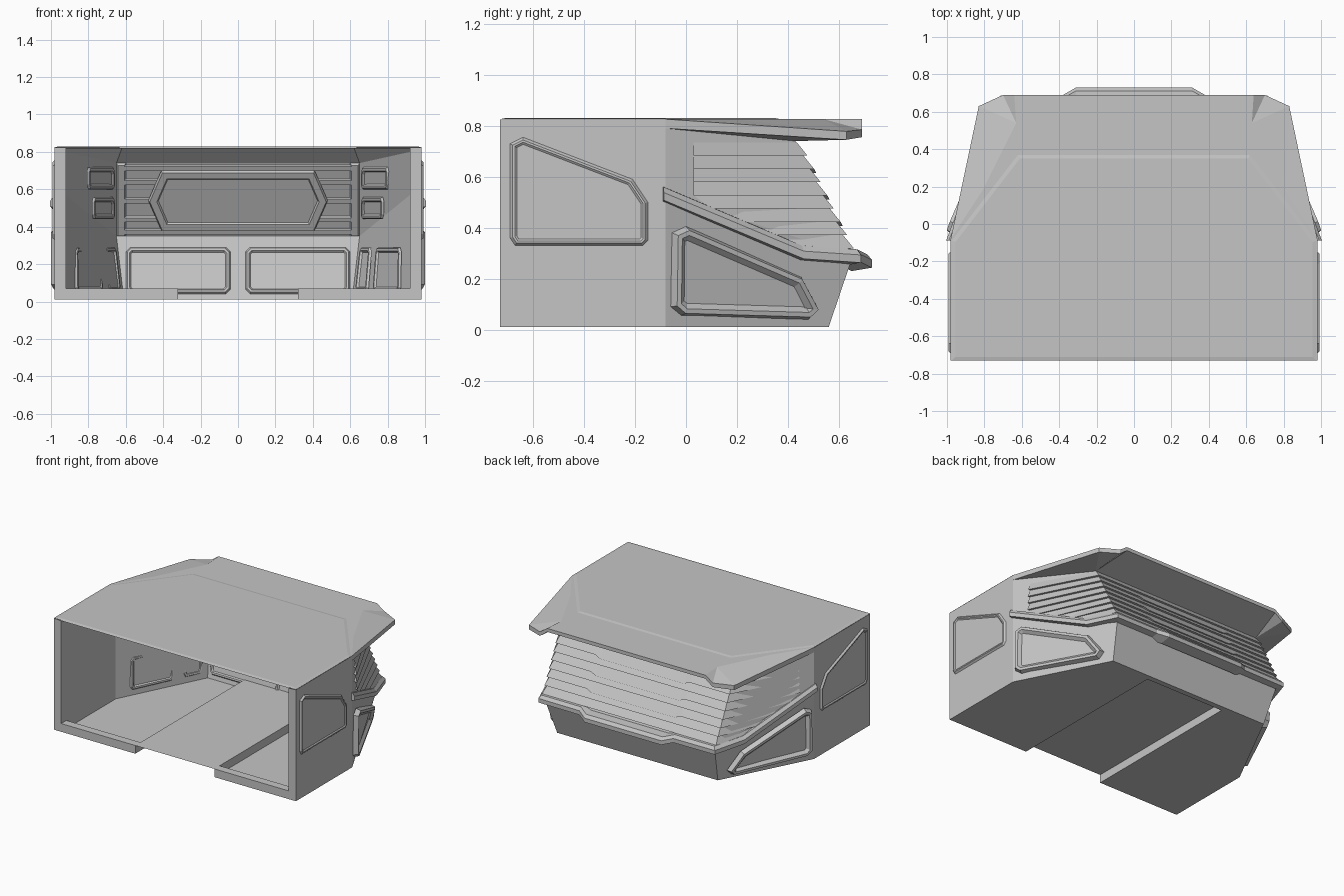
import bpy, bmesh
from mathutils import Vector

cube = bpy.data.objects.get("Cube")
if cube:
    bpy.data.objects.remove(cube, do_unlink=True)

grey = bpy.data.materials.new("plain_grey")
grey.use_nodes = True
grey.diffuse_color = (0.56, 0.56, 0.56, 1)
grey.node_tree.nodes["Principled BSDF"].inputs["Base Color"].default_value = (0.56, 0.56, 0.56, 1)


def finish(name, bm, recalc=True):
    bmesh.ops.remove_doubles(bm, verts=bm.verts, dist=0.0005)
    if recalc:
        bmesh.ops.recalc_face_normals(bm, faces=bm.faces)
    mesh = bpy.data.meshes.new(name)
    bm.to_mesh(mesh)
    bm.free()
    mesh.materials.append(grey)
    obj = bpy.data.objects.new(name, mesh)
    bpy.context.collection.objects.link(obj)
    return obj


def poly(bm, pts):
    return bm.faces.new([bm.verts.new(p) for p in pts])


def skin(bm, rows):
    """Quads between successive rows of points."""
    for a, b in zip(rows, rows[1:]):
        for i in range(len(a) - 1):
            poly(bm, (a[i], a[i + 1], b[i + 1], b[i]))


def flip(pts):
    return [(-x, y, z) for x, y, z in pts]


def both(half):
    """Right-hand half path continued across to the other side."""
    return list(half) + flip(reversed(half))


def panel(name, pts, toward, steps):
    """Flat outline turned into a stepped panel by (width, rise) insets."""
    bm = bmesh.new()
    face = poly(bm, pts)
    face.normal_update()
    if face.normal.dot(Vector(toward)) < 0:
        face.normal_flip()
    for width, rise in steps:
        bmesh.ops.inset_individual(bm, faces=[face], thickness=width, depth=rise,
                                   use_even_offset=True)
    return finish(name, bm, False)


def box(name, lo, hi):
    bm = bmesh.new()
    bmesh.ops.create_cube(bm, size=1)
    for v in bm.verts:
        v.co = [(a + b) / 2 + c * (b - a) for a, b, c in zip(lo, hi, v.co)]
    return finish(name, bm)


# Wall surfaces: corner lines and the angled sides between them
def mix(a, b, t):
    return a + (b - a) * t


def outer_low(y, z):
    t = z / 0.29
    return mix(0.98, mix(0.65, 0.69, t), (y + 0.08) / (mix(0.56, 0.655, t) + 0.08))


def back_y(z):
    return 0.43 + (0.74 - z) * 0.5


def outer_high(y, z):
    return 0.98 - 0.29 * (y + 0.08) / (back_y(z) + 0.08)


def inner_back(z):
    return mix(0.60, 0.39, (z - 0.35) / 0.39) if z > 0.35 else mix(0.52, 0.60, z / 0.35)


def inner_side(t, z):
    corner = 0.65 if z > 0.35 else mix(0.61, 0.65, z / 0.35)
    return (mix(0.92, corner, t) - 0.004, mix(-0.1, inner_back(z), t), z)


# Body shell, open at the front
def ring(wall, kink, wz, corner):
    return both([(wall, -0.73, wz), (wall, kink, wz), corner])


outer = [ring(0.98, -0.08, 0.01, (0.65, 0.56, 0.01)),
         ring(0.98, -0.08, 0.53, (0.69, 0.655, 0.29)),
         ring(0.98, -0.08, 0.825, (0.69, 0.43, 0.74))]
inner = [ring(0.92, -0.1, 0.01, (0.61, 0.52, 0.01)),
         ring(0.92, -0.1, 0.57, (0.65, 0.60, 0.35)),
         ring(0.92, -0.1, 0.80, (0.65, 0.39, 0.74)),
         ring(0.92, -0.1, 0.822, (0.62, 0.30, 0.822))]
bm = bmesh.new()
skin(bm, outer)
skin(bm, inner)
poly(bm, inner[-1])
for end in (0, -1):
    poly(bm, [r[end] for r in outer] + [r[end] for r in reversed(inner)])
skin(bm, [outer[0], inner[0]])
finish("body_shell", bm)

# Roof with dropped rear wings and overhang
F, B = (0.98, -0.73, 0.826), (0.98, -0.08, 0.826)
K1, K2, E = (0.81, 0.18, 0.826), (0.63, 0.54, 0.826), (0.64, 0.69, 0.826)
W1, W2 = (0.83, 0.63, 0.778), (0.70, 0.69, 0.785)
Bb, W1b, W2b = (0.98, -0.08, 0.79), (0.83, 0.63, 0.745), (0.70, 0.69, 0.755)
Eb, Cb = (0.64, 0.69, 0.80), (0.69, 0.43, 0.74)
bm = bmesh.new()
poly(bm, both([F, B, K1, K2, E]))
poly(bm, both([E, Eb]))
poly(bm, both([Eb, Cb]))
wing = [(B, W1, K1), (K1, W1, K2), (W1, W2, K2), (K2, W2, E),
        (B, W1, W1b, Bb), (W1, W2, W2b, W1b), (W2, E, Eb, W2b),
        (Bb, W1b, Cb), (W1b, W2b, Cb), (W2b, Eb, Cb)]
for f in wing:
    poly(bm, f)
    poly(bm, flip(f))
finish("roof", bm)
panel("roof_plate", both([(0.975, -0.73, 0.826), (0.975, -0.09, 0.826), (0.62, 0.37, 0.826)]),
      (0, 0, 1), [(0.02, 0.004)])

# Floor: raised middle between two sunken bays with front sills
bm = bmesh.new()
bay = [(0.32, -0.73, 0.01), (0.98, -0.73, 0.01), (0.98, -0.08, 0.01),
       (0.65, 0.56, 0.01), (0.32, 0.56, 0.01)]
step = [(0.32, -0.73, 0.01), (0.32, 0.56, 0.01), (0.32, 0.56, 0.07), (0.32, -0.73, 0.07)]
for f in (bay, step):
    poly(bm, f)
    poly(bm, flip(f))
poly(bm, both(step[2:]))
poly(bm, both([(0.32, 0.56, 0.01), (0.32, 0.56, 0.07)]))
finish("floor", bm)
for s, side in ((1, "left"), (-1, "right")):
    xs = sorted((0.32 * s, 0.98 * s))
    box(side + "_sill", (xs[0], -0.73, 0.01), (xs[1], -0.67, 0.07))

# Overlapping slats wrapping the rear
count, top, pitch = 8, 0.735, 0.052


def slat_row(z, out, drop):
    y0 = max(0.03, -0.1 + (0.56 - z) / 0.427)
    start = (outer_high(y0, z) + out, y0, z)
    half = [start, (0.69 + out * 0.8, back_y(z) + out, z), (0.38, back_y(z) + out, z),
            (0.34, back_y(z - drop) + out, z - drop)]
    return both(half)


for i in range(count):
    hi = top - i * pitch
    drop = 0.016 if i in (1, 3, 5) else 0
    bm = bmesh.new()
    skin(bm, [slat_row(hi, 0.002, 0), slat_row(hi - pitch, 0.018, drop),
              slat_row(hi - pitch, -0.01, drop)])
    finish("rear_slat_%d" % (i + 1), bm)

# Ledge running down the sides into the rear bumper
path = [((0.98, -0.09, 0.53), (0.8, 0.1)), ((0.77, 0.45, 0.30), (0.9, 0.4)),
        ((0.69, 0.66, 0.285), (0.8, 0.9)), ((0.38, 0.66, 0.285), (0, 1)),
        ((0.31, 0.70, 0.265), (0, 1))]
section = [(-0.05, 0.035), (0.012, 0.03), (0.03, 0.008), (0.03, -0.022), (-0.05, -0.035)]
rows = [both([(p[0] + d[0] * o, p[1] + d[1] * o, p[2] + h) for p, d in path]) for o, h in section]
bm = bmesh.new()
skin(bm, rows + rows[:1])
for end in (0, -1):
    poly(bm, [r[end] for r in rows])
finish("ledge_and_bumper", bm)

# Framed panels on the outer and inner sides
upper = [(-0.69, 0.73), (-0.64, 0.755), (-0.21, 0.59), (-0.15, 0.50),
         (-0.15, 0.35), (-0.17, 0.33), (-0.67, 0.33), (-0.69, 0.36)]
lower = [(-0.055, 0.38), (0, 0.405), (0.45, 0.21), (0.52, 0.08),
         (0.48, 0.04), (-0.02, 0.055), (-0.06, 0.09)]
thin = [(0.01, 0.012), (0.008, 0), (0.008, -0.006)]
inside = [(0.008, 0.012), (0.012, 0), (0.008, -0.01)]


def chamfered(a, b, lo, hi, c):
    return [(a + c, lo), (b - c, lo), (b, lo + c), (b, hi - c),
            (b - c, hi), (a + c, hi), (a, hi - c), (a, lo + c)]


for s, side in ((1, "left"), (-1, "right")):
    def put(name, pts, toward, steps):
        pts = pts if s > 0 else flip(pts)
        panel(side + name, pts, (toward[0] * s, toward[1], toward[2]), steps)

    put("_upper_panel", [(0.981, y, z) for y, z in upper], (1, 0, 0), thin)
    put("_lower_panel", [(outer_low(y, z) + 0.002, y, z) for y, z in lower], (1, 0.4, 0),
        [(0.012, 0.035), (0.018, 0), (0.02, -0.02)])
    put("_inner_rear_panel", [(x, inner_back(z) - 0.004, z) for x, z in
        chamfered(0.04, 0.60, 0.04, 0.29, 0.025)], (0, -1, 0), inside)
    # Angled inner walls
    for k, (a, b, lo, hi) in enumerate(((0.72, 0.93, 0.05, 0.29), (0.15, 0.62, 0.05, 0.29),
                                        (0.40, 0.93, 0.60, 0.72), (0.50, 0.93, 0.44, 0.56))):
        put("_inner_corner_panel_%d" % (k + 1), [inner_side(t, z) for t, z in
            chamfered(a, b, lo, hi, 0.025)], (-1, -0.4, 0), inside)
    # Upright corner post
    put("_inner_post", [(x, inner_back(z) - 0.002, z) for x, z in
        ((0.60, 0.35), (0.65, 0.35), (0.65, 0.74), (0.60, 0.74))], (0, -1, 0), [(0.008, 0.012)])

# Six-sided frame and cross bars on the inner rear wall
hexagon = both([(x, inner_back(z) - 0.014, z) for x, z in ((0.41, 0.38), (0.48, 0.54), (0.41, 0.70))])
panel("inner_hexagon_frame", hexagon, (0, -1, 0), [(0.008, 0.015), (0.035, 0), (0.008, -0.012)])
for k, z in enumerate((0.375, 0.44, 0.54, 0.64, 0.715)):
    bar = both([(0.62, inner_back(z + d) - 0.002, z + d) for d in (-0.016, 0.016)])
    panel("inner_cross_bar_%d" % (k + 1), bar, (0, -1, 0), [(0.005, 0.009)])
